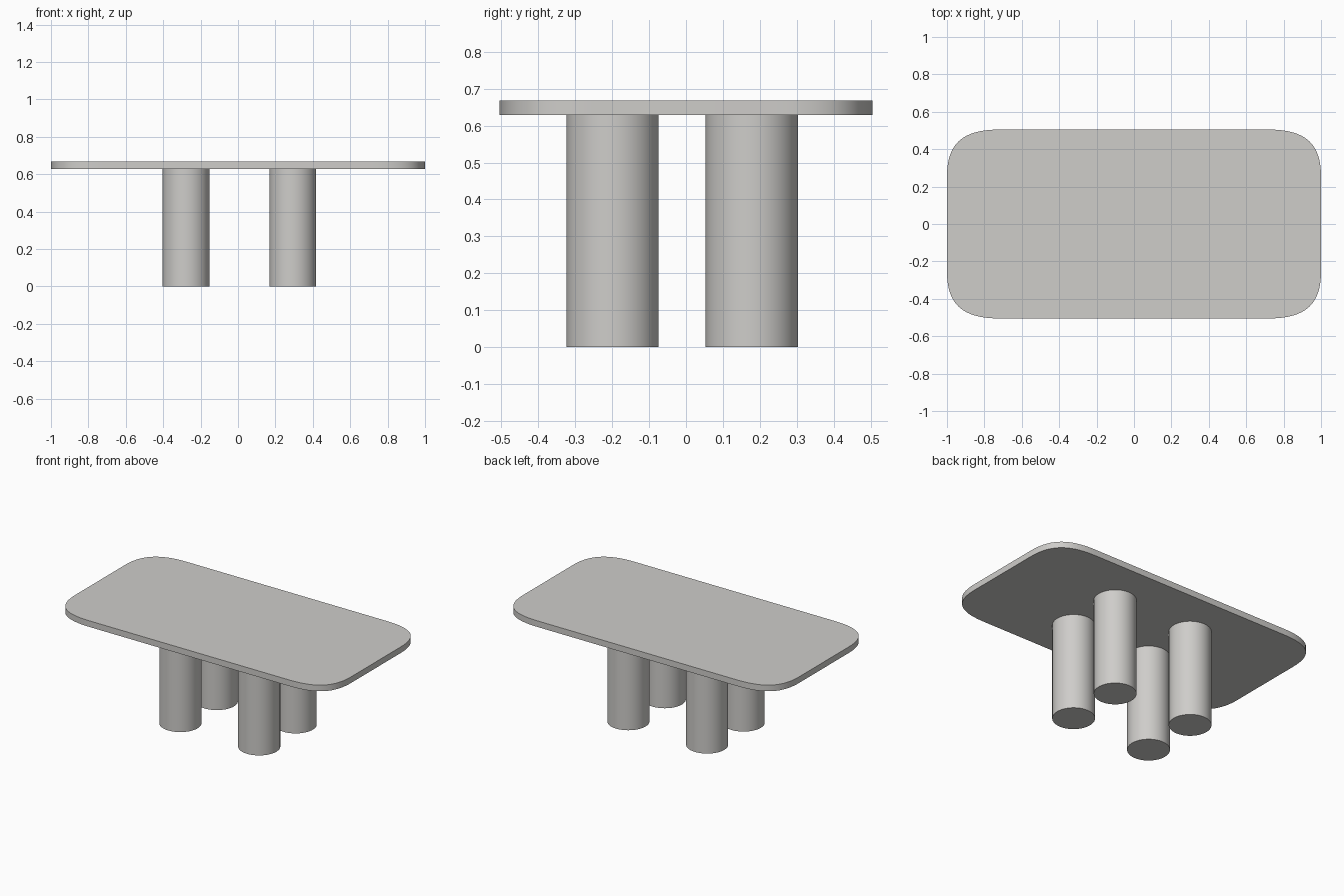
import bpy, bmesh, math
from mathutils import Vector
from mathutils.geometry import interpolate_bezier

if "Cube" in bpy.data.objects:
    bpy.data.objects.remove(bpy.data.objects["Cube"])

mat = bpy.data.materials.new("warm light grey")
mat.diffuse_color = (0.62, 0.61, 0.59, 1)
mat.use_nodes = True
mat.node_tree.nodes["Principled BSDF"].inputs["Base Color"].default_value = mat.diffuse_color


def finish(bm, name):
    bmesh.ops.recalc_face_normals(bm, faces=bm.faces)
    mesh = bpy.data.meshes.new(name)
    bm.to_mesh(mesh)
    bm.free()
    mesh.materials.append(mat)
    ob = bpy.data.objects.new(name, mesh)
    bpy.context.collection.objects.link(ob)
    bpy.ops.object.select_all(action='DESELECT')
    ob.select_set(True)
    bpy.context.view_layer.objects.active = ob
    bpy.ops.object.shade_smooth_by_angle(angle=math.radians(35))
    return ob


# Table top: softly rounded rectangle, one corner curve mirrored to four
HX, HY, Z0, Z1 = 1.0, 0.505, 0.628, 0.668
DX, DY, K = 0.28, 0.25, 0.7
corner = interpolate_bezier(
    Vector((HX, HY - DY, 0)), Vector((HX, HY - DY * (1 - K), 0)),
    Vector((HX - DX * (1 - K), HY, 0)), Vector((HX - DX, HY, 0)), 20)
outline = []
for sx, sy in ((1, 1), (-1, 1), (-1, -1), (1, -1)):
    pts = [(p.x * sx, p.y * sy, Z0) for p in corner]
    outline += pts if sx * sy > 0 else pts[::-1]
bm = bmesh.new()
face = bm.faces.new([bm.verts.new(p) for p in outline])
new = bmesh.ops.extrude_face_region(bm, geom=[face], use_keep_orig=True)["geom"]
bmesh.ops.translate(bm, vec=(0, 0, Z1 - Z0),
                    verts=[v for v in new if isinstance(v, bmesh.types.BMVert)])
finish(bm, "table_top")

# Four round legs
for xn, x in (("left", -0.278), ("right", 0.293)):
    for yn, y in (("front", -0.199), ("back", 0.178)):
        bm = bmesh.new()
        bmesh.ops.create_cone(bm, cap_ends=True, segments=64,
                              radius1=0.125, radius2=0.125, depth=Z0)
        bmesh.ops.translate(bm, vec=(x, y, Z0 / 2), verts=bm.verts)
        finish(bm, f"{yn}_{xn}_leg")
